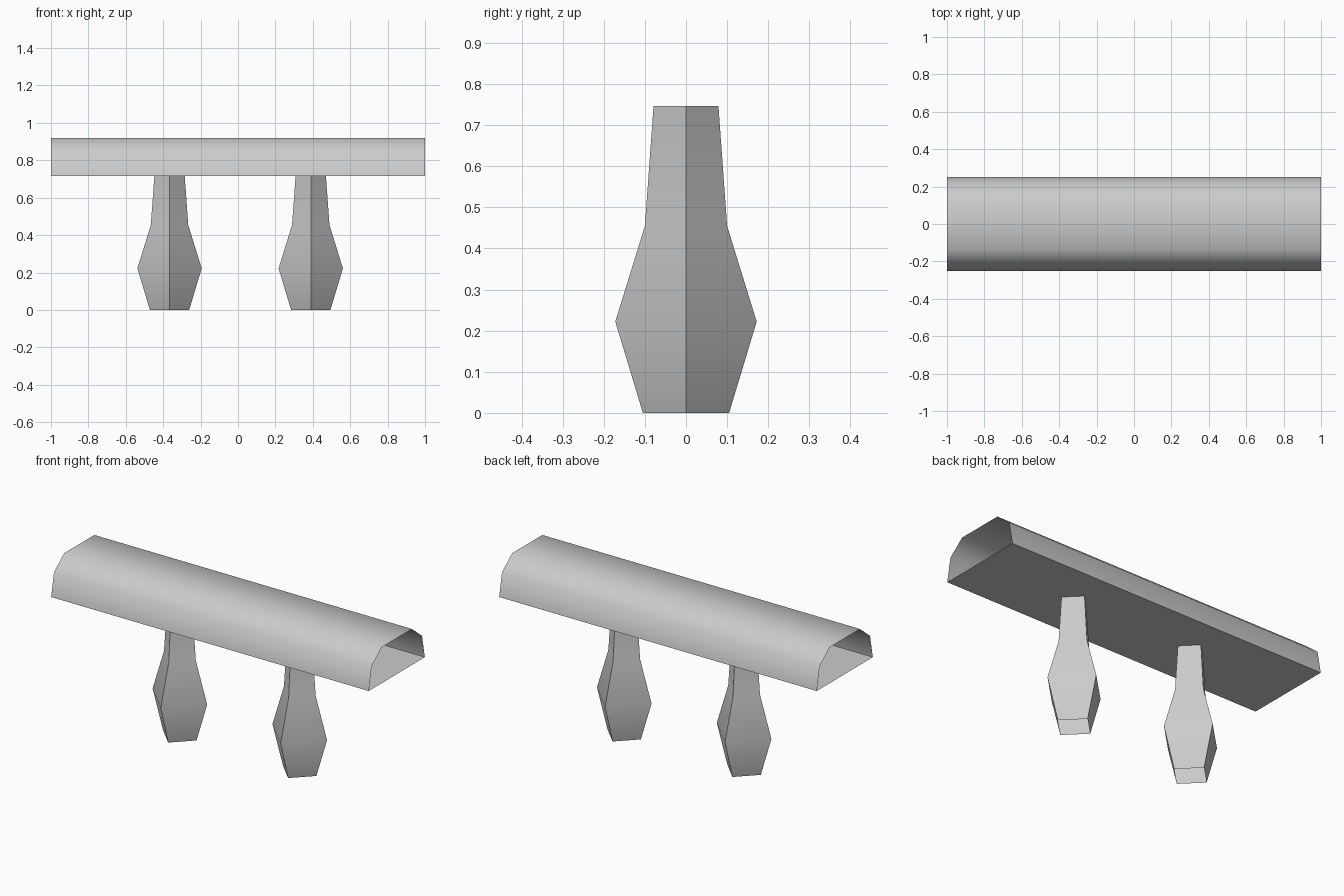
import bpy
import bmesh
import math

cube = bpy.data.objects.get("Cube")
if cube:
    bpy.data.objects.remove(cube, do_unlink=True)

grey = bpy.data.materials.new("light_grey")
grey.use_nodes = True
colour = (0.6, 0.6, 0.6, 1)
grey.diffuse_color = colour
grey.node_tree.nodes["Principled BSDF"].inputs["Base Color"].default_value = colour


def loft(name, rings):
    """Join matching closed rings with quads, leaving both ends open."""
    bm = bmesh.new()
    loops = [[bm.verts.new(p) for p in ring] for ring in rings]
    for a, b in zip(loops, loops[1:]):
        for i in range(len(a)):
            j = (i + 1) % len(a)
            bm.faces.new((a[i], a[j], b[j], b[i]))
    mesh = bpy.data.meshes.new(name)
    bm.to_mesh(mesh)
    bm.free()
    mesh.materials.append(grey)
    obj = bpy.data.objects.new(name, mesh)
    bpy.context.collection.objects.link(obj)
    bpy.ops.object.select_all(action="DESELECT")
    obj.select_set(True)
    bpy.context.view_layer.objects.active = obj
    bpy.ops.object.shade_smooth_by_angle(angle=math.radians(60))
    return obj


# Hollow beam with a flat floor and an arched top, open at both ends
half = [(0.252, 0.715), (0.227, 0.846), (0.136, 0.92)]
section = half + [(-y, z) for y, z in reversed(half)]
loft("beam", [[(x, y, z) for y, z in section] for x in (-1, 1)])

# Four-sided bulging legs, corners pointing along the axes
leg_profile = [(0.105, 0), (0.172, 0.222), (0.1, 0.455), (0.079, 0.746)]
for name, x in (("right_leg", -0.366), ("left_leg", 0.389)):
    loft(name, [[(x + r * math.cos(k * math.pi / 2), r * math.sin(k * math.pi / 2), z)
                 for k in range(4)] for r, z in leg_profile])
